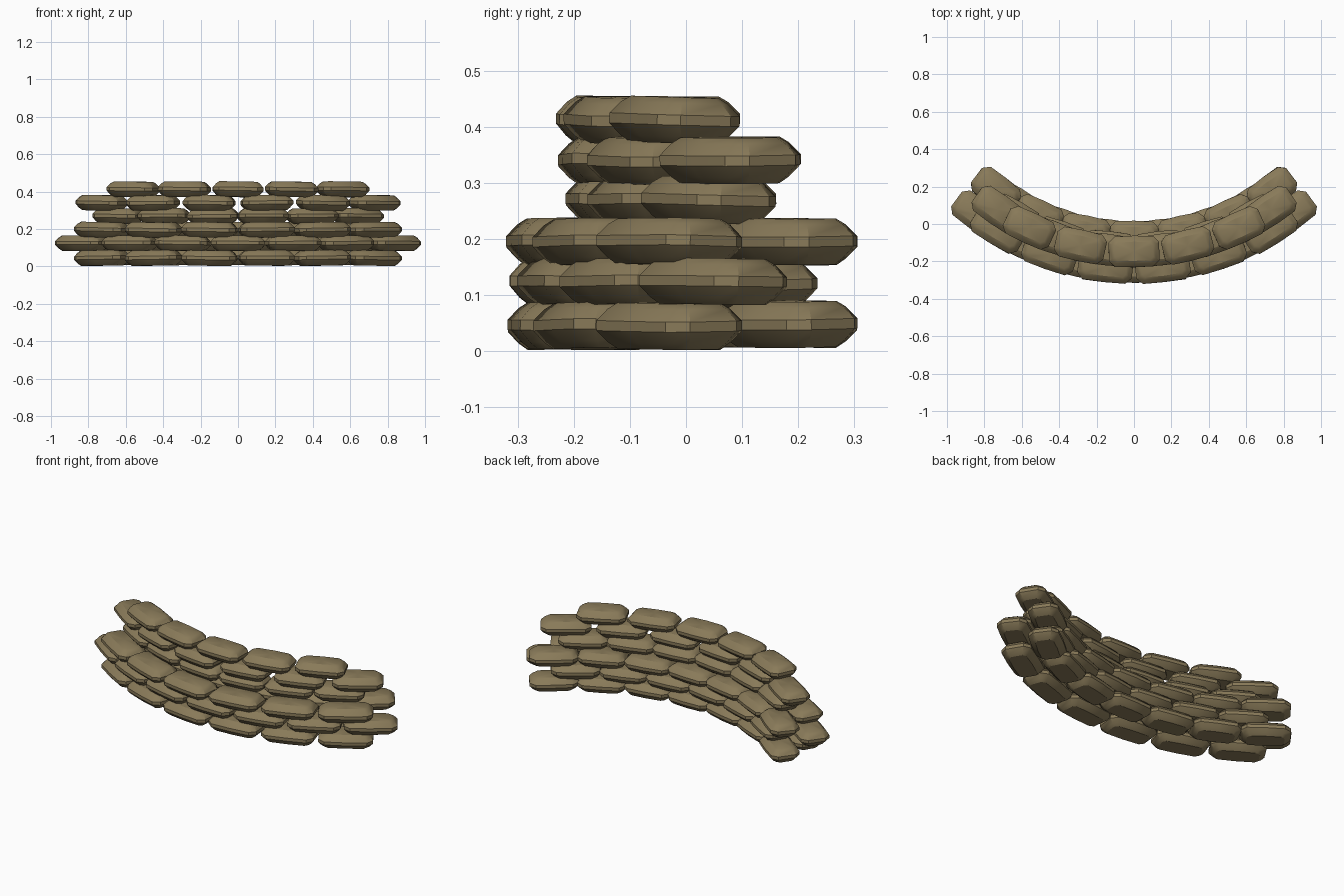
import bpy, bmesh, math, random
from mathutils import Matrix

if "Cube" in bpy.data.objects:
    bpy.data.objects.remove(bpy.data.objects["Cube"])

random.seed(4)
CENTER_Y = 1.155   # centre of the arc the wall follows

mat = bpy.data.materials.new("khaki burlap")
mat.diffuse_color = (0.25, 0.195, 0.10, 1)
mat.use_nodes = True
mat.node_tree.nodes["Principled BSDF"].inputs["Base Color"].default_value = mat.diffuse_color


def outline(length, width, cut):
    """Rectangle with cut corners, counter-clockwise."""
    a, b = length / 2, width / 2
    return [(a, -b + cut), (a, b - cut), (a - cut, b), (0, b + 0.004), (-a + cut, b),
            (-a, b - cut), (-a, -b + cut), (-a + cut, -b), (0, -b - 0.004), (a - cut, -b)]


def sandbag(name, length, width, height, matrix):
    bm = bmesh.new()
    h = height / 2
    # z level, inset: flat bottom, swelling to a seam band, flat top
    levels = [(-h, 0.034), (-h * 0.72, 0.019), (-0.009, 0.001), (0.009, 0.001),
              (h * 0.72, 0.019), (h * 0.97, 0.034)]
    rings = []
    for z, inset in levels:
        pts = outline(length - 2 * inset, width - 2 * inset, 0.032 - inset * 0.45)
        rings.append([bm.verts.new((x, y, z)) for x, y in pts])
    n = len(rings[0])
    for lo, hi in zip(rings, rings[1:]):
        for i in range(n):
            j = (i + 1) % n
            bm.faces.new((lo[i], lo[j], hi[j], hi[i]))
    bm.faces.new(rings[0][::-1])
    # slightly domed top
    c = bm.verts.new((0, 0, h))
    for i in range(n):
        bm.faces.new((rings[-1][i], rings[-1][(i + 1) % n], c))
    me = bpy.data.meshes.new(name)
    bm.to_mesh(me)
    bm.free()
    me.materials.append(mat)
    ob = bpy.data.objects.new(name, me)
    ob.matrix_world = matrix
    bpy.context.collection.objects.link(ob)
    ob.select_set(True)
    bpy.context.view_layer.objects.active = ob


# name, arc radius, height of centre, bag count, angle step, bag length
rows = [
    ("outer_row_1", 1.390, 0.046, 6, 0.220, 0.295),
    ("inner_row_1", 1.222, 0.049, 7, 0.216, 0.265),
    ("outer_row_2", 1.385, 0.125, 7, 0.215, 0.290),
    ("inner_row_2", 1.222, 0.121, 6, 0.220, 0.265),
    ("outer_row_3", 1.390, 0.196, 6, 0.220, 0.295),
    ("inner_row_3", 1.222, 0.196, 7, 0.216, 0.265),
    ("single_row_4", 1.285, 0.270, 6, 0.208, 0.270),
    ("single_row_5", 1.300, 0.341, 6, 0.238, 0.275),
    ("single_row_6", 1.302, 0.413, 5, 0.222, 0.272),
]

for name, radius, z, count, step, length in rows:
    for i in range(count):
        a = (i - (count - 1) / 2) * step
        m = (Matrix.Translation((radius * math.sin(a), CENTER_Y - radius * math.cos(a), z))
             @ Matrix.Rotation(a + random.uniform(-0.02, 0.02), 4, 'Z')
             @ Matrix.Rotation(random.uniform(-0.02, 0.02), 4, 'Y')
             @ Matrix.Rotation(random.uniform(-0.03, 0.03), 4, 'X'))
        sandbag(f"{name}_bag_{i + 1}", length, 0.163, 0.083, m)

bpy.ops.object.shade_smooth_by_angle(angle=math.radians(32))
